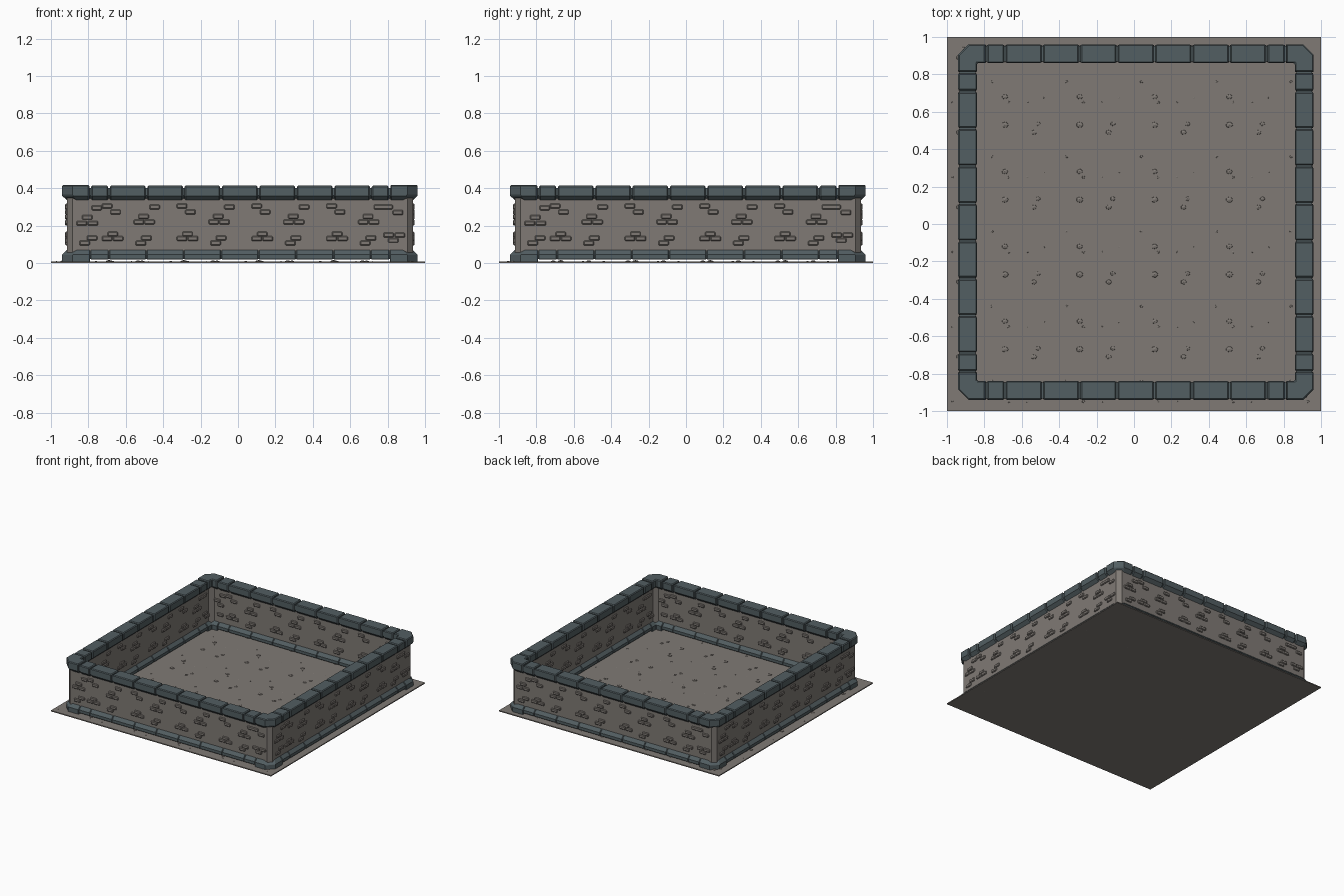
import bpy, bmesh, math
from mathutils import Matrix, Vector

if "Cube" in bpy.data.objects:
    bpy.data.objects.remove(bpy.data.objects["Cube"])

C = 0.9                                   # wall centre line distance
SHIFT = Matrix.Translation((0.01, 0.01, 0))


def material(name, rgb):
    m = bpy.data.materials.new(name)
    m.diffuse_color = (*rgb, 1)
    m.use_nodes = True
    m.node_tree.nodes["Principled BSDF"].inputs["Base Color"].default_value = m.diffuse_color
    return m


STONE = material("warm grey stone", (0.215, 0.195, 0.178))
SLATE = material("dark slate", (0.085, 0.112, 0.122))


def finish(bm, name, mat, bevel=0):
    bmesh.ops.recalc_face_normals(bm, faces=bm.faces)
    me = bpy.data.meshes.new(name)
    bm.to_mesh(me)
    bm.free()
    me.materials.append(mat)
    ob = bpy.data.objects.new(name, me)
    bpy.context.collection.objects.link(ob)
    if bevel:
        mod = ob.modifiers.new("bevel", 'BEVEL')
        mod.width = bevel
        mod.segments = 1
        mod.angle_limit = math.radians(50)
    return ob


def side(s):
    # side 0 is the front wall, the others are quarter turns of it
    return SHIFT @ Matrix.Rotation(s * math.pi / 2, 4, 'Z')


def loft(bm, outline, levels, mat):
    # stack outlines given by outline(w) at the (z, w) levels
    rings = [[bm.verts.new(mat @ Vector((x, y, z))) for x, y in outline(w)]
             for z, w in levels]
    n = len(rings[0])
    for a, b in zip(rings, rings[1:]):
        for i in range(n):
            j = (i + 1) % n
            bm.faces.new((a[i], a[j], b[j], b[i]))
    bm.faces.new(rings[0][::-1])
    bm.faces.new(rings[-1])


def straight(a, b):
    return lambda w: [(a, -C - w), (b, -C - w), (b, -C + w), (a, -C + w)]


def corner(start, cut, inner=0.0):
    def outline(w):
        o, i = C + w, C - w
        pts = [(start, -o), (o - cut, -o), (o, -o + cut), (o, -start), (i, -start)]
        if inner:
            pts += [(i, -i + inner), (i - inner, -i)]
        else:
            pts += [(i, -i)]
        return pts + [(start, -i)]
    return outline


def box(bm, mat, size):
    bmesh.ops.create_cube(bm, size=1, matrix=mat @ Matrix.Diagonal((*size, 1)))


# floor tiles
bm = bmesh.new()
for i in range(5):
    for j in range(5):
        box(bm, Matrix.Translation((0.4 * i - 0.8, 0.4 * j - 0.8, 0.004)), (0.4, 0.4, 0.008))
finish(bm, "floor_tiles", STONE)

# pebbles, the same scatter on every tile: x, y, radius
PEBBLES = [(-0.69, 0.68, 0.018), (-0.67, 0.65, 0.009), (-0.76, 0.76, 0.009),
           (-0.69, 0.53, 0.021), (-0.513, 0.535, 0.015), (-0.535, 0.49, 0.017),
           (-0.48, 0.675, 0.005), (-0.57, 0.65, 0.006)]
bm = bmesh.new()
for i in range(-1, 5):
    for j in range(-1, 5):
        for x, y, r in PEBBLES:
            px, py = x + 0.4 * i, y - 0.4 * j
            if max(abs(px), abs(py)) < 0.975:
                bmesh.ops.create_icosphere(
                    bm, subdivisions=1, radius=r,
                    matrix=Matrix.Translation((px, py, 0.008)) @ Matrix.Diagonal((1, 0.85, 0.4, 1)))
finish(bm, "floor_pebbles", STONE)

# wall panels and corner posts
bm = bmesh.new()
WALL = [(0.05, 0.025), (0.36, 0.025)]
for s in range(4):
    loft(bm, straight(-0.8, 0.8), WALL, side(s))
    loft(bm, corner(0.8, 0.03, 0.03), WALL, side(s))
finish(bm, "walls", STONE)

# coping and plinth: split into blocks over a slightly smaller core
CUTS = [-0.8] + [-0.7 + 0.2 * k for k in range(8)] + [0.8]
TRIMS = [
    ("coping", 0.005, 0.006, [(0.336, 0.025), (0.36, 0.05), (0.414, 0.05)],
     [(0.336, 0.025), (0.36, 0.05), (0.418, 0.05)],
     [(0.345, 0.025), (0.362, 0.042), (0.402, 0.042)]),
    ("plinth", 0.002, 0.003, [(0.019, 0.047), (0.045, 0.047), (0.07, 0.025)],
     [(0.004, 0.05), (0.045, 0.05), (0.07, 0.025)],
     [(0.021, 0.041), (0.043, 0.041), (0.062, 0.025)]),
]
for name, gap, bevel, block, turn, core in TRIMS:
    bm = bmesh.new()
    for s in range(4):
        for a, b in zip(CUTS, CUTS[1:]):
            loft(bm, straight(a + gap, b - gap), block, side(s))
        loft(bm, corner(0.8 + gap, 0.055), turn, side(s))
    finish(bm, name + "_blocks", SLATE, bevel)
    bm = bmesh.new()
    for s in range(4):
        loft(bm, straight(-0.82, 0.82), core, side(s))
    finish(bm, name + "_core", SLATE)

# raised bricks: position along the wall, height
GROUP_A = [(-0.456, 0.30), (-0.515, 0.25), (-0.54, 0.22), (-0.483, 0.22),
           (-0.50, 0.134), (-0.53, 0.107)]
GROUP_B = [(-0.31, 0.305), (-0.265, 0.273), (-0.28, 0.155), (-0.31, 0.131), (-0.251, 0.131)]
ENDS = [(-0.765, 0.295), (-0.815, 0.245), (-0.845, 0.213), (-0.787, 0.213),
        (-0.79, 0.134), (-0.83, 0.107), (0.79, 0.30), (0.845, 0.27),
        (0.795, 0.15), (0.855, 0.15), (0.82, 0.122)]
bricks = [(u + 0.4 * k, z) for k in range(4) for u, z in GROUP_A]
bricks += [(u + 0.4 * k, z) for k in range(-1, 3) for u, z in GROUP_B] + ENDS
bm = bmesh.new()
for s in range(4):
    for u, z in bricks:
        size = (0.056, 0.02, 0.026)
        box(bm, side(s) @ Matrix.Translation((u, -C - 0.024, z)), size)
        if abs(u) < 0.83:
            box(bm, side(s) @ Matrix.Translation((-u, -C + 0.024, z)), size)
finish(bm, "raised_bricks", STONE, 0.005)
